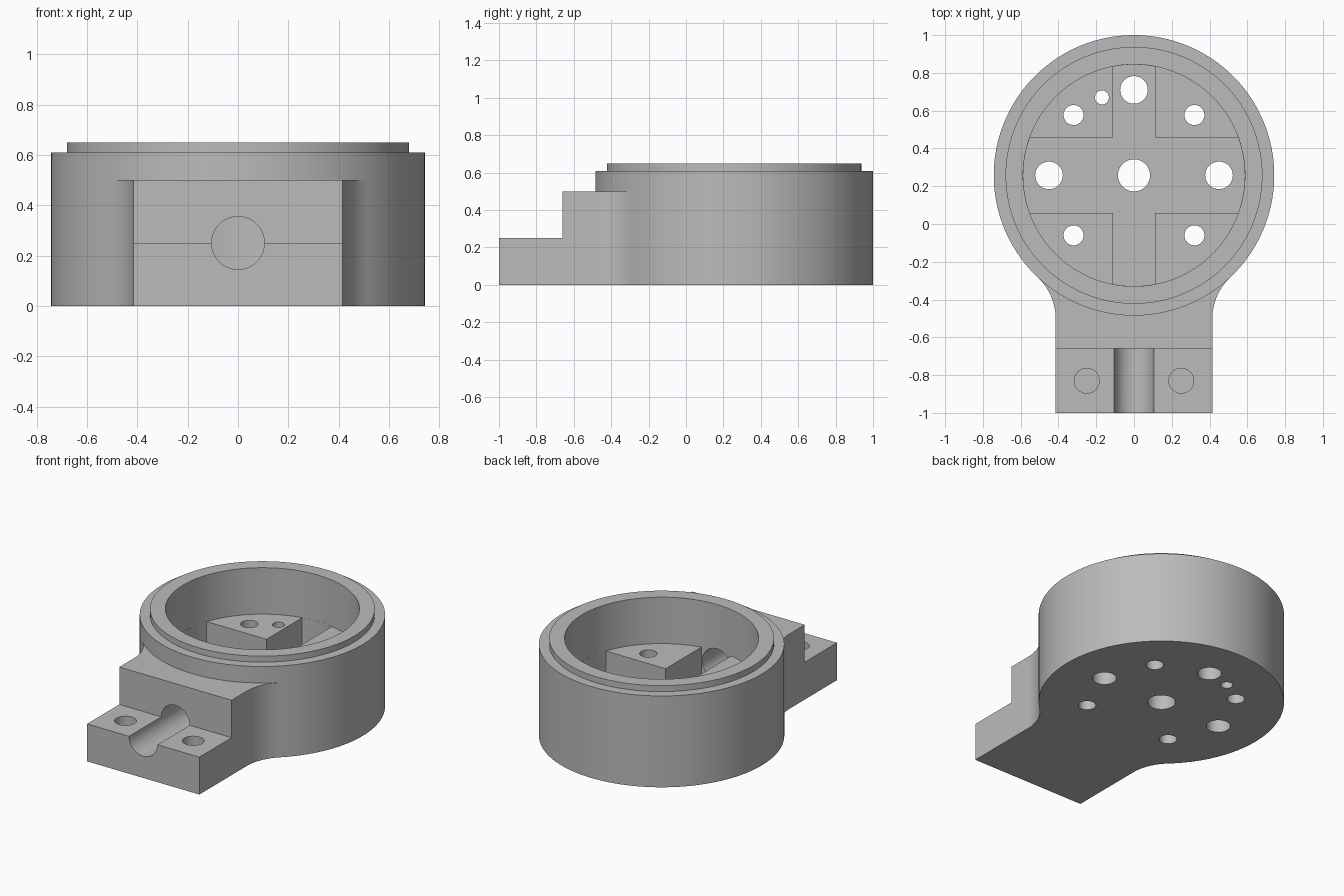
import bpy, bmesh, math

if "Cube" in bpy.data.objects:
    bpy.data.objects.remove(bpy.data.objects["Cube"])

CY, R, BORE = 0.2575, 0.7425, 0.587     # cup centre, outer and inner radius
FLOOR, PAD, TOP = 0.125, 0.34, 0.65     # heights inside the cup
ARM = 0.415                             # half width of the arm

grey = bpy.data.materials.new("plain grey")
grey.use_nodes = True
grey.diffuse_color = (0.5, 0.5, 0.5, 1)
grey.node_tree.nodes["Principled BSDF"].inputs["Base Color"].default_value = (0.5, 0.5, 0.5, 1)


def prism(name, outline, z0, z1):
    """Extrude a flat outline from z0 to z1."""
    bm = bmesh.new()
    face = bm.faces.new([bm.verts.new((x, y, z0)) for x, y in outline])
    out = bmesh.ops.extrude_face_region(bm, geom=[face])
    verts = [v for v in out["geom"] if isinstance(v, bmesh.types.BMVert)]
    bmesh.ops.translate(bm, verts=verts, vec=(0, 0, z1 - z0))
    bmesh.ops.recalc_face_normals(bm, faces=bm.faces)
    mesh = bpy.data.meshes.new(name)
    bm.to_mesh(mesh)
    bm.free()
    mesh.materials.append(grey)
    ob = bpy.data.objects.new(name, mesh)
    bpy.context.scene.collection.objects.link(ob)
    return ob


def arc(cx, cy, r, a0, a1, n):
    steps = [a0 + (a1 - a0) * i / n for i in range(n + 1)]
    return [(cx + r * math.cos(a), cy + r * math.sin(a)) for a in steps]


def disc(name, x, y, r, z0, z1, n=48):
    return prism(name, arc(x, y, r, 0, math.tau, n)[:-1], z0, z1)


def combine(target, tool, operation):
    """Apply a boolean and drop the tool."""
    tool.hide_render = True
    mod = target.modifiers.new("combine", "BOOLEAN")
    mod.operation, mod.solver, mod.object = operation, "EXACT", tool
    bpy.context.view_layer.update()
    graph = bpy.context.evaluated_depsgraph_get()
    mesh = bpy.data.meshes.new_from_object(target.evaluated_get(graph))
    target.modifiers.clear()
    target.data = mesh
    bpy.data.objects.remove(tool)


# Round cup with a stepped lip
body = disc("clamp_housing", 0, CY, R, 0, 0.61, 160)
combine(body, disc("lip", 0, CY, 0.68, 0.5, TOP, 160), "UNION")

# Arm that flares into the cup with a tangent fillet
fr = 0.3
fx = ARM + fr
fy = CY - math.sqrt((R + fr) ** 2 - fx ** 2)
flare = arc(fx, fy, fr, math.pi, math.atan2(CY - fy, -fx), 16)
side = [(ARM, -1)] + flare + [(0.4, CY - 0.5)]
arm = side + [(-x, y) for x, y in reversed(side)]
combine(body, prism("arm", arm, 0, 0.5), "UNION")

# Lower step at the end of the arm
step = [(-0.6, -1.2), (0.6, -1.2), (0.6, -0.66), (-0.6, -0.66)]
combine(body, prism("step", step, 0.25, 0.8), "DIFFERENCE")

# Bore, then a cross channel that leaves four corner pads
combine(body, disc("bore", 0, CY, BORE, PAD, 1, 128), "DIFFERENCE")
for half, turn in ((0.2, 0), (0.11, math.pi / 2)):
    a = math.asin(half / BORE)
    limb = [p for t in (turn, turn + math.pi)
            for p in arc(0, CY, BORE - 0.0005, t - a, t + a, 16)]
    combine(body, prism("channel", limb, FLOOR, PAD + 0.05), "DIFFERENCE")

# Cable tunnel and half-round groove along the arm
tunnel = disc("tunnel", 0, 0, 0.105, -0.2, 1.2)
tunnel.rotation_euler = (math.pi / 2, 0, 0)
tunnel.location = (0, 0, 0.25)
tunnel.location.y = -0.4 + 0.0
bpy.context.view_layer.update()
combine(body, tunnel, "DIFFERENCE")

# Holes through the floor and pads
holes = [(0, CY, 0.085), (0, 0.71, 0.073), (-0.17, 0.67, 0.037)]
for s in (-1, 1):
    holes += [(s * 0.45, CY, 0.073), (s * 0.32, 0.577, 0.053), (s * 0.32, -0.06, 0.053)]
    # Blind screw holes in the arm
    combine(body, disc("screw_hole", s * 0.25, -0.83, 0.066, 0.06, 0.4), "DIFFERENCE")
for x, y, r in holes:
    combine(body, disc("hole", x, y, r, -0.1, 0.5), "DIFFERENCE")

# Smooth round walls, sharp rims
bpy.ops.object.select_all(action="DESELECT")
body.select_set(True)
bpy.context.view_layer.objects.active = body
bpy.ops.object.shade_smooth_by_angle(angle=math.radians(30))
